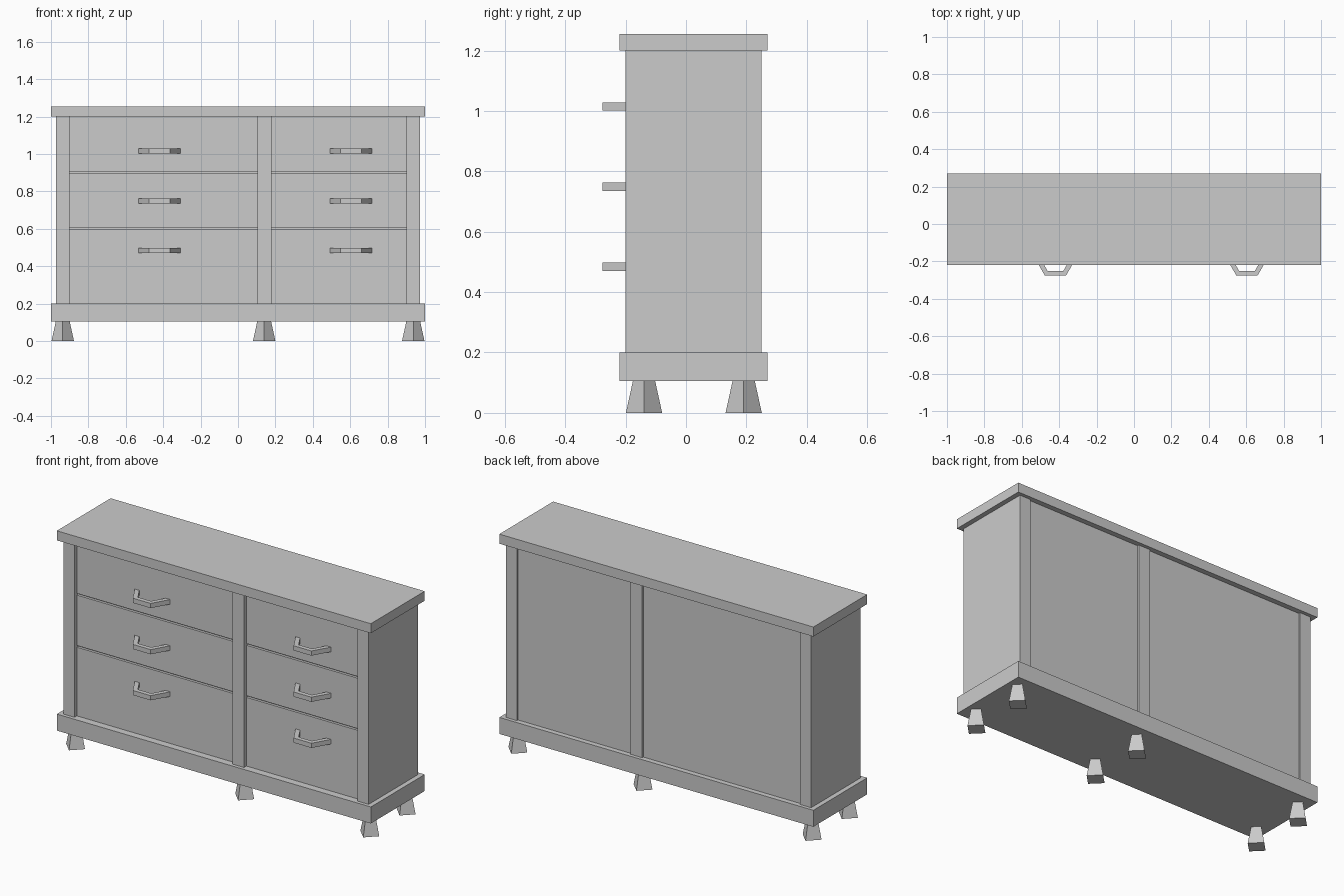
import bpy, bmesh
from math import cos, sin, pi

old = bpy.data.objects.get("Cube")
if old:
    bpy.data.objects.remove(old, do_unlink=True)

grey = bpy.data.materials.new("plain grey")
grey.use_nodes = True
grey.diffuse_color = (0.6, 0.6, 0.6, 1)
grey.node_tree.nodes["Principled BSDF"].inputs["Base Color"].default_value = (0.6, 0.6, 0.6, 1)


def finish(name, bm):
    bmesh.ops.recalc_face_normals(bm, faces=bm.faces)
    mesh = bpy.data.meshes.new(name)
    bm.to_mesh(mesh)
    bm.free()
    mesh.materials.append(grey)
    obj = bpy.data.objects.new(name, mesh)
    bpy.context.collection.objects.link(obj)
    return obj


def box(name, x, y, z):
    """Box from (low, high) pairs on each axis."""
    bm = bmesh.new()
    bmesh.ops.create_cube(bm, size=1)
    for v in bm.verts:
        for i, (lo, hi) in enumerate((x, y, z)):
            v.co[i] = hi if v.co[i] > 0 else lo
    return finish(name, bm)


def foot(name, x, y):
    """Tapered square foot turned by 45 degrees."""
    bm = bmesh.new()
    bmesh.ops.create_cone(bm, cap_ends=True, segments=4,
                          radius1=0.06, radius2=0.037, depth=BASE)
    obj = finish(name, bm)
    obj.location = (x, y, BASE / 2)


def handle(name, x, z):
    """Half of a six-sided ring, standing out of the drawer front."""
    bm = bmesh.new()
    angles = [pi + i * pi / 3 for i in range(4)]
    outline = [(OUTER, a) for a in angles] + [(INNER, a) for a in reversed(angles)]
    face = bm.faces.new([bm.verts.new((r * cos(a), r * sin(a), -0.0135))
                         for r, a in outline])
    grown = bmesh.ops.extrude_face_region(bm, geom=[face])["geom"]
    bmesh.ops.translate(bm, vec=(0, 0, 0.027),
                        verts=[g for g in grown if isinstance(g, bmesh.types.BMVert)])
    obj = finish(name, bm)
    obj.location = (x, FRONT, z)


BASE = 0.105
FRONT, BACK = -0.178, 0.24
OUTER, INNER = 0.113, 0.084
BODY = (0.2, 1.2)
SLAB = (-0.22, 0.27)

# Top and plinth
box("top", (-1, 1), SLAB, (1.2, 1.255))
box("plinth", (-1, 1), SLAB, (BASE, 0.2))

# Upright panels running the full depth
for name, x in (("right_panel", (-0.972, -0.902)),
                ("middle_panel", (0.104, 0.178)),
                ("left_panel", (0.902, 0.972))):
    box(name, x, (-0.2, 0.25), BODY)

# Two bays with carcass, three drawers and handles each
gap = 0.005
for side, x, grip in (("right", (-0.902, 0.104), -0.42), ("left", (0.178, 0.902), 0.604)):
    box(side + "_carcass", x, (FRONT + 0.015, BACK), BODY)
    levels = (("lower", (0.2, 0.6 - gap), 0.484),
              ("middle", (0.6 + gap, 0.9 - gap), 0.749),
              ("upper", (0.9 + gap, 1.2), 1.015))
    for level, z, grip_z in levels:
        box(f"{side}_{level}_drawer", x, (FRONT, FRONT + 0.015), z)
        handle(f"{side}_{level}_handle", grip, grip_z)

# Feet
for col, x in (("right", -0.937), ("middle", 0.14), ("left", 0.937)):
    for row, y in (("front", -0.139), ("back", 0.191)):
        foot(f"{row}_{col}_foot", x, y)
